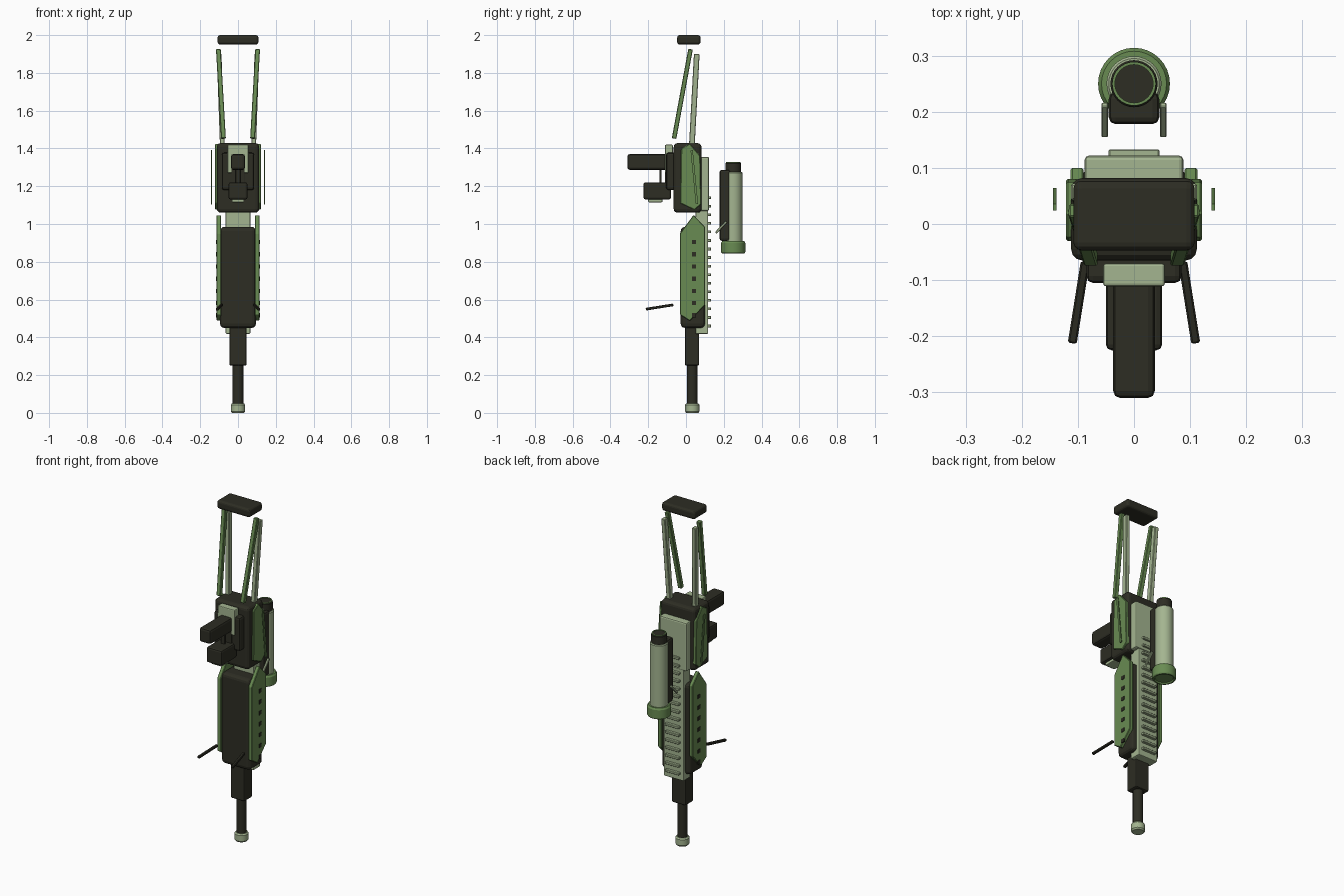
import bpy, bmesh
from mathutils import Vector, Matrix

if "Cube" in bpy.data.objects:
    bpy.data.objects.remove(bpy.data.objects["Cube"])


def material(name, rgb):
    m = bpy.data.materials.new(name)
    m.use_nodes = True
    m.diffuse_color = (*rgb, 1)
    m.node_tree.nodes["Principled BSDF"].inputs["Base Color"].default_value = (*rgb, 1)
    return m


DARK = material("dark olive", (0.026, 0.026, 0.017))
GREEN = material("leaf green", (0.14, 0.26, 0.085))
LIGHT = material("pale sage", (0.37, 0.46, 0.28))


def finish(bm, name, mat, bevel=0.0, segments=2):
    bmesh.ops.recalc_face_normals(bm, faces=bm.faces)
    mesh = bpy.data.meshes.new(name)
    bm.to_mesh(mesh)
    bm.free()
    mesh.materials.append(mat)
    ob = bpy.data.objects.new(name, mesh)
    bpy.context.collection.objects.link(ob)
    if bevel:
        mod = ob.modifiers.new("bevel", 'BEVEL')
        mod.width, mod.segments, mod.limit_method = bevel, segments, 'ANGLE'
    return ob


def box(name, x, y, z, mat, bevel=0.004, segments=2):
    """Box from (low, high) ranges."""
    bm = bmesh.new()
    bmesh.ops.create_cube(bm, size=1)
    for v in bm.verts:
        v.co = [(lo + hi) / 2 + c * (hi - lo) for c, (lo, hi) in zip(v.co, (x, y, z))]
    return finish(bm, name, mat, bevel, segments)


def beam(name, a, b, width, depth, mat, bevel=0.003):
    """Square bar between two points."""
    a, b = Vector(a), Vector(b)
    bm = bmesh.new()
    bmesh.ops.create_cube(bm, size=1)
    axis = (b - a).normalized()
    side = Vector((0, 1, 0)) if abs(axis.z) > 0.7 else Vector((0, 0, 1))
    u = side.cross(axis).normalized()
    w = axis.cross(u)
    for v in bm.verts:
        c = v.co.copy()
        v.co = (a + b) / 2 + u * c.x * width + w * c.y * depth + axis * c.z * (b - a).length
    return finish(bm, name, mat, bevel, 1)


def plate(name, outline, x0, x1, mat, bevel=0.003):
    """Side plate: (y, z) outline extruded along x."""
    bm = bmesh.new()
    face = bm.faces.new([bm.verts.new((x0, y, z)) for y, z in outline])
    ext = bmesh.ops.extrude_face_region(bm, geom=[face])
    moved = [g for g in ext["geom"] if isinstance(g, bmesh.types.BMVert)]
    bmesh.ops.translate(bm, verts=moved, vec=(x1 - x0, 0, 0))
    return finish(bm, name, mat, bevel, 1)


def lathe(name, y, profile, mat, sides=32):
    """Turned part around a vertical axis from (radius, z) profile."""
    bm = bmesh.new()
    vs = [bm.verts.new((r, y, z)) for r, z in profile]
    edges = [bm.edges.new(p) for p in zip(vs, vs[1:])]
    bmesh.ops.spin(bm, geom=vs + edges, cent=(0, y, 0), axis=(0, 0, 1),
                   angle=6.283185307, steps=sides)
    bmesh.ops.remove_doubles(bm, verts=bm.verts, dist=0.0001)
    ob = finish(bm, name, mat)
    bpy.ops.object.select_all(action='DESELECT')
    ob.select_set(True)
    bpy.context.view_layer.objects.active = ob
    bpy.ops.object.shade_smooth_by_angle()
    return ob


# Barrel and muzzle
BARREL_Y = 0.033
lathe("muzzle", BARREL_Y, [(0, 0), (0.032, 0), (0.038, 0.008), (0.038, 0.042),
                           (0.032, 0.05), (0, 0.05)], LIGHT, 16)
lathe("barrel", BARREL_Y, [(0, 0.04), (0.028, 0.04), (0.028, 0.27), (0, 0.27)], DARK, 16)
box("barrel_shroud", (-0.045, 0.045), (-0.006, 0.07), (0.25, 0.5), DARK, 0.008)

# Main bodies
box("handguard", (-0.095, 0.095), (-0.028, 0.1), (0.45, 0.985), DARK, 0.022, 3)
box("receiver", (-0.112, 0.112), (-0.065, 0.082), (1.06, 1.428), DARK, 0.02, 3)

# Top rail with cross teeth
box("rail", (-0.065, 0.065), (0.05, 0.117), (0.418, 1.2), LIGHT, 0.006)
box("rail_mount", (-0.088, 0.088), (0.06, 0.122), (1.07, 1.355), LIGHT, 0.008)
for i in range(16):
    z = 0.46 + i * 0.0453
    box("rail_tooth", (-0.045, 0.045), (0.11, 0.133), (z - 0.007, z + 0.007), LIGHT, 0.002, 1)

# Trigger group and grip
box("grip_plate", (-0.085, 0.085), (-0.105, -0.05), (1.18, 1.378), DARK, 0.012)
box("grip_backing", (-0.055, 0.055), (-0.111, -0.07), (1.27, 1.42), LIGHT, 0.005)
box("grip", (-0.037, 0.037), (-0.31, -0.09), (1.287, 1.37), DARK, 0.012)
box("magazine", (-0.05, 0.05), (-0.225, -0.08), (1.13, 1.22), DARK, 0.01)
box("magazine_foot", (-0.033, 0.033), (-0.2, -0.125), (1.115, 1.135), LIGHT, 0.004)
box("trigger", (-0.012, 0.012), (-0.141, -0.13), (1.21, 1.295), DARK, 0.002)
box("trigger_guard", (-0.035, 0.035), (-0.112, -0.098), (1.21, 1.295), DARK, 0.002)

# Mirrored side parts
HAND_PANEL = [(-0.032, 0.95), (0.04, 1.048), (0.1, 0.985), (0.1, 0.57), (0.02, 0.487), (-0.032, 0.52)]
BODY_PANEL = [(-0.025, 1.4), (0.02, 1.425), (0.075, 1.36), (0.08, 1.105), (0.045, 1.075), (-0.03, 1.11)]
for side, s in (("left", 1), ("right", -1)):
    plate(side + "_handguard_panel", HAND_PANEL, s * 0.09, s * 0.113, GREEN)
    plate(side + "_receiver_panel", BODY_PANEL, s * 0.1, s * 0.121, GREEN)
    for i in range(7):
        z = 0.517 + i * 0.0645
        plate(side + "_vent", [(0.032, z - 0.011), (0.054, z - 0.011), (0.054, z + 0.011),
                               (0.032, z + 0.011)], s * 0.109, s * 0.116, DARK, 0)
    beam(side + "_trim_strip", (s * 0.141, 0.03, 1.39), (s * 0.141, 0.058, 1.105),
         0.006, 0.012, GREEN, 0)
    # Skeleton stock struts
    beam(side + "_front_strut", (s * 0.077, -0.063, 1.453), (s * 0.104, 0.024, 1.925),
         0.025, 0.024, GREEN)
    beam(side + "_rear_strut", (s * 0.083, 0.031, 1.415), (s * 0.1, 0.057, 1.9),
         0.025, 0.03, LIGHT)
    # Folding legs
    beam(side + "_leg", (s * 0.087, -0.068, 0.572), (s * 0.11, -0.212, 0.549),
         0.016, 0.014, DARK)
    # Scope clamps
    beam(side + "_scope_clamp", (s * 0.052, 0.158, 0.953), (s * 0.052, 0.213, 1.012),
         0.012, 0.012, LIGHT, 0.002)

# Stock butt pad
box("butt_pad", (-0.108, 0.108), (-0.047, 0.077), (1.95, 2.0), DARK, 0.014, 3)

# Scope
SCOPE_Y = 0.25
box("scope_mount", (-0.045, 0.045), (0.178, 0.235), (0.91, 1.287), DARK, 0.012)
lathe("scope_tube", SCOPE_Y, [(0, 0.9), (0.049, 0.9), (0.049, 1.27), (0.045, 1.275), (0, 1.275)], LIGHT)
lathe("scope_bell", SCOPE_Y, [(0, 0.852), (0.048, 0.852), (0.052, 0.845), (0.06, 0.845),
                              (0.064, 0.851), (0.064, 0.9), (0.058, 0.91), (0, 0.91)], GREEN)
lathe("scope_eyepiece", SCOPE_Y, [(0, 1.26), (0.042, 1.26), (0.042, 1.32), (0.038, 1.325),
                                  (0, 1.325)], DARK)
lathe("eyepiece_ring", SCOPE_Y, [(0.034, 1.324), (0.034, 1.328), (0.039, 1.328),
                                 (0.039, 1.324), (0.034, 1.324)], GREEN)
